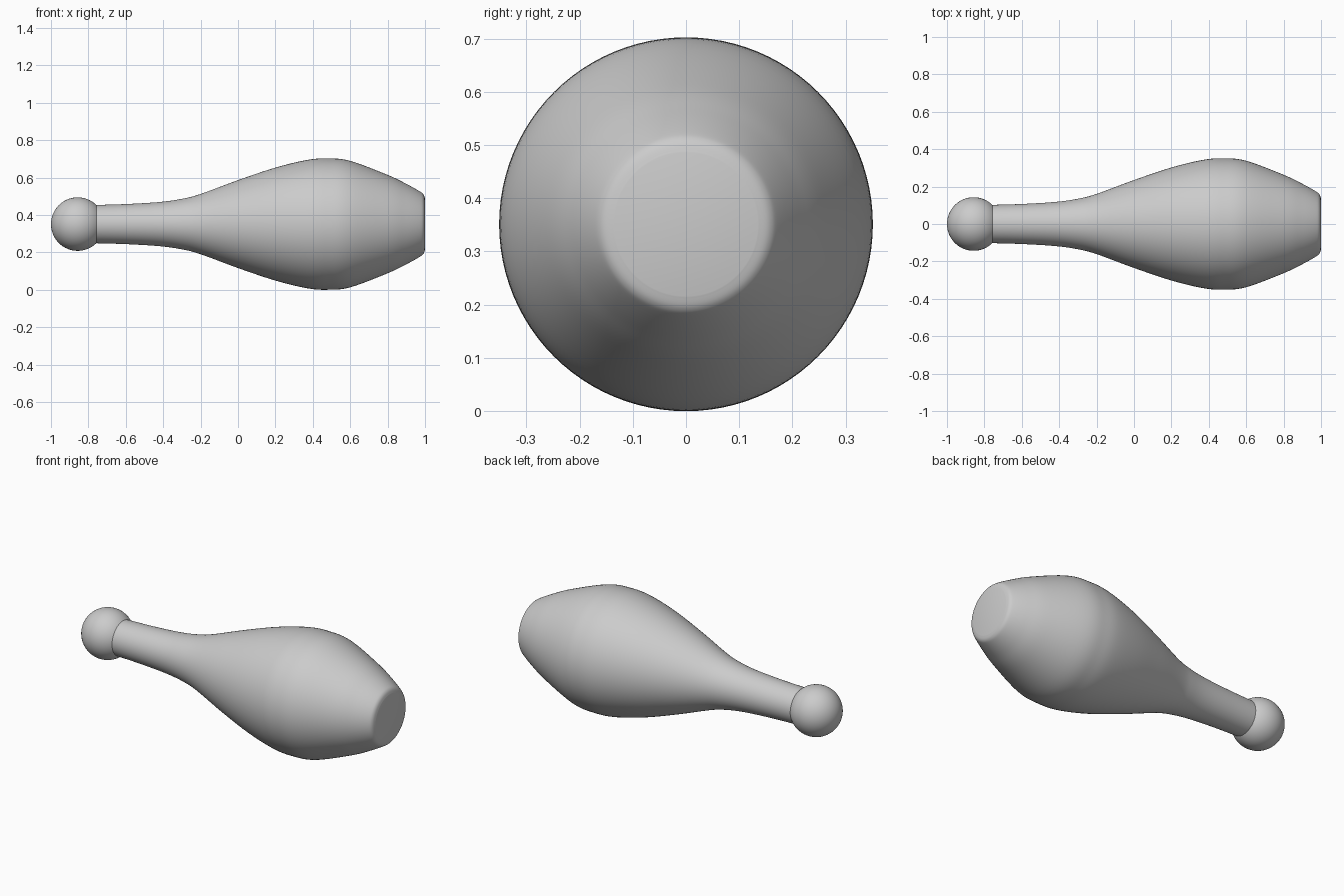
import bpy, bmesh, math

if "Cube" in bpy.data.objects:
    bpy.data.objects.remove(bpy.data.objects["Cube"])

AXIS_Z = 0.351
SEGS = 96


def smooth_profile(pts, steps=6):
    """Catmull-Rom interpolation through (x, radius) points."""
    p = [pts[0]] + pts + [pts[-1]]
    out = []
    for i in range(1, len(p) - 2):
        for s in range(steps):
            t = s / steps
            out.append(tuple(
                0.5 * (2 * b + (c - a) * t + (2 * a - 5 * b + 4 * c - d) * t ** 2
                       + (3 * b - a - 3 * c + d) * t ** 3)
                for a, b, c, d in zip(p[i - 1], p[i], p[i + 1], p[i + 2])))
    return out + [pts[-1]]


def lathe(name, profile):
    """Revolve an (x, radius) profile around the long axis and cap the ends."""
    bm = bmesh.new()
    rings = []
    for x, r in profile:
        rings.append([bm.verts.new((x, r * math.cos(2 * math.pi * k / SEGS),
                                    r * math.sin(2 * math.pi * k / SEGS)))
                      for k in range(SEGS)])
    for a, b in zip(rings, rings[1:]):
        for k in range(SEGS):
            n = (k + 1) % SEGS
            bm.faces.new((a[k], a[n], b[n], b[k]))
    bm.faces.new(rings[0])
    bm.faces.new(rings[-1])
    bmesh.ops.recalc_face_normals(bm, faces=bm.faces[:])
    mesh = bpy.data.meshes.new(name)
    bm.to_mesh(mesh)
    bm.free()
    obj = bpy.data.objects.new(name, mesh)
    bpy.context.collection.objects.link(obj)
    obj.location.z = AXIS_Z
    return obj


def shade(obj):
    bpy.ops.object.select_all(action='DESELECT')
    obj.select_set(True)
    bpy.context.view_layer.objects.active = obj
    bpy.ops.object.shade_smooth_by_angle(angle=math.radians(40))


# Neck and swelling body, with a small rounded edge at the flat end
body_points = [(-0.768, 0.102), (-0.6, 0.107), (-0.42, 0.118), (-0.3, 0.135),
               (-0.2, 0.161), (0.0, 0.235), (0.2, 0.302), (0.37, 0.343),
               (0.48, 0.351), (0.6, 0.338), (0.8, 0.263), (0.9, 0.215),
               (0.97, 0.176), (0.992, 0.158), (1.0, 0.135)]
shade(lathe("body", smooth_profile(body_points)))

# Round knob at the handle end
bpy.ops.mesh.primitive_uv_sphere_add(segments=64, ring_count=32, radius=0.143,
                                     location=(-0.857, 0, AXIS_Z),
                                     rotation=(0, math.pi / 2, 0))
knob = bpy.context.object
knob.name = "handle_knob"
shade(knob)
